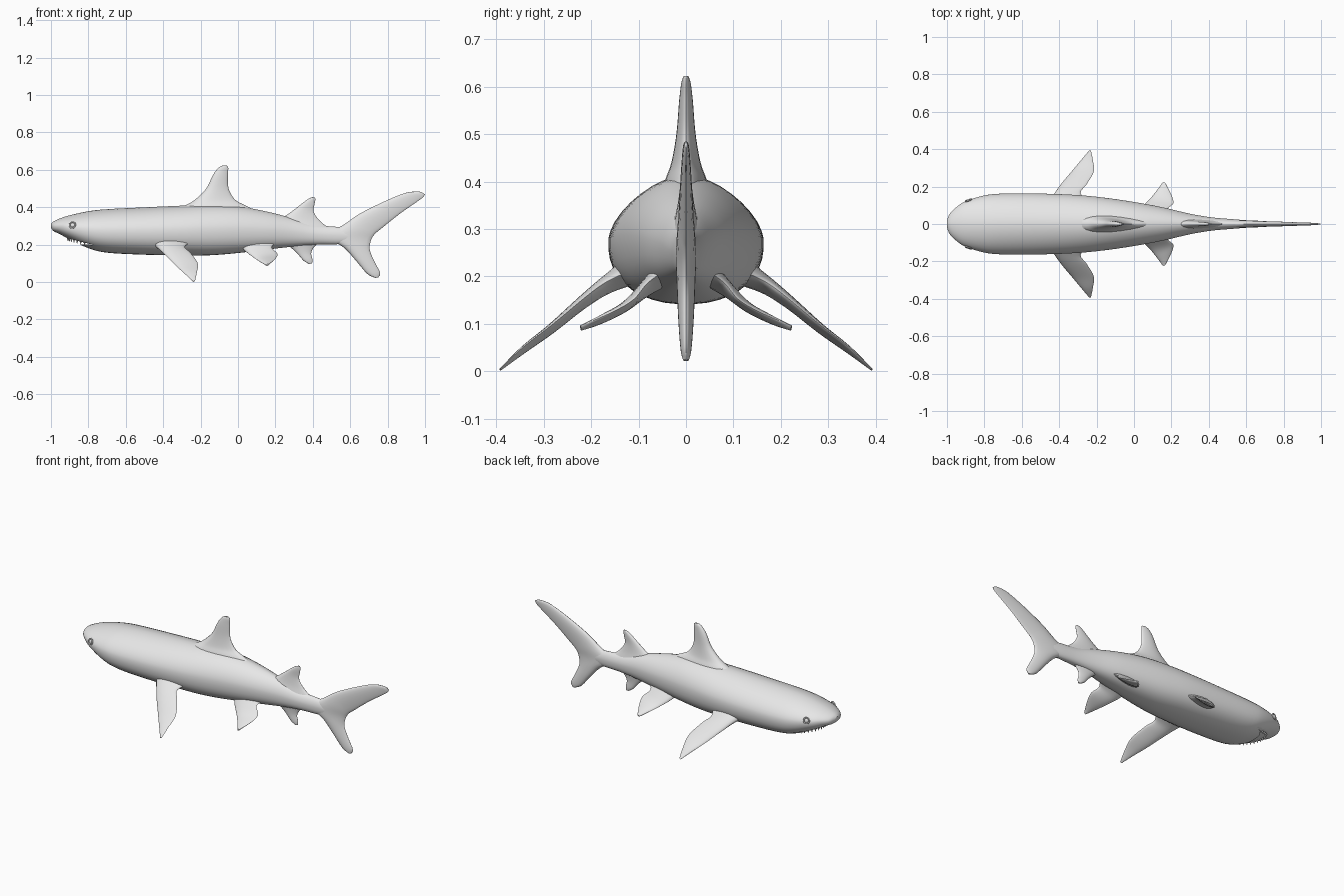
import bpy, bmesh, math
from mathutils import Vector

cube = bpy.data.objects.get("Cube")
if cube:
    bpy.data.objects.remove(cube, do_unlink=True)

# One plain skin colour
skin = bpy.data.materials.new("plain_grey")
skin.use_nodes = True
GREY = (0.8, 0.8, 0.8, 1)
skin.diffuse_color = GREY
skin.node_tree.nodes["Principled BSDF"].inputs["Base Color"].default_value = GREY


def smooth(obj, angle=50):
    bpy.ops.object.select_all(action="DESELECT")
    obj.select_set(True)
    bpy.context.view_layer.objects.active = obj
    bpy.ops.object.shade_smooth_by_angle(angle=math.radians(angle))


def add_object(name, bm):
    bmesh.ops.recalc_face_normals(bm, faces=bm.faces)
    mesh = bpy.data.meshes.new(name)
    bm.to_mesh(mesh)
    bm.free()
    mesh.materials.append(skin)
    obj = bpy.data.objects.new(name, mesh)
    bpy.context.collection.objects.link(obj)
    smooth(obj)
    return obj


def spline(stations, steps):
    """Smoothly resample a list of stations."""
    pts = [Vector(s) for s in stations]
    out = []
    for i in range(len(pts) - 1):
        a, b, c, d = pts[max(i - 1, 0)], pts[i], pts[i + 1], pts[min(i + 2, len(pts) - 1)]
        for k in range(steps):
            t = k / steps
            out.append(b + (c - a) * (t / 2) + (a * 2 - b * 5 + c * 4 - d) * (t * t / 2)
                       + (b * 3 - a - c * 3 + d) * (t ** 3 / 2))
    return out + [pts[-1]]


def loft(name, rings):
    bm = bmesh.new()
    rows = [[bm.verts.new(p) for p in ring] for ring in rings]
    n = len(rows[0])
    for r, s in zip(rows, rows[1:]):
        for i in range(n):
            j = (i + 1) % n
            bm.faces.new((r[i], r[j], s[j], s[i]))
    bm.faces.new(rows[0])
    bm.faces.new(rows[-1])
    return add_object(name, bm)


def power(v, e):
    return math.copysign(abs(v) ** e, v)


def body_ring(station, count=40):
    x, low, high, half = station
    mid, tall = (low + high) / 2, (high - low) / 2
    ring = []
    for i in range(count):
        t = math.tau * (i + 0.5) / count
        e = 2 / (1.8 if math.sin(t) > 0 else 2.4)
        ring.append((x, half * power(math.cos(t), e), mid + tall * power(math.sin(t), e)))
    return ring


def fin(name, sections, side=1, count=20):
    """Sections: leading point, trailing point, half thickness."""
    rows = spline([(*a, *b, th) for a, b, th in sections], 5)
    lead = [Vector((r[0], r[1] * side, r[2])) for r in rows]
    trail = [Vector((r[3], r[4] * side, r[5])) for r in rows]
    mids = [(a + b) / 2 for a, b in zip(lead, trail)]
    rings = []
    for i, row in enumerate(rows):
        chord = (trail[i] - lead[i]) / 2
        along = mids[min(i + 1, len(mids) - 1)] - mids[max(i - 1, 0)]
        normal = chord.cross(along).normalized() * row[6]
        angles = [math.tau * k / count for k in range(count)]
        rings.append([mids[i] + chord * math.cos(t)
                      + normal * math.sin(t) * (0.92 - 0.3 * math.cos(t)) for t in angles])
    return loft(name, rings)


def flat(rows):
    """Upright sections on the centre plane."""
    return [((a, 0, b), (c, 0, d), th) for a, b, c, d, th in rows]


# Body: x, underside, back, half width
BODY = [(-1, .29, .312, .018), (-.985, .272, .325, .055), (-.95, .255, .341, .09),
        (-.9, .228, .357, .122), (-.8, .181, .379, .153), (-.7, .157, .39, .163),
        (-.5, .146, .4, .163), (-.3, .142, .409, .155), (-.15, .143, .413, .14),
        (0, .155, .405, .118), (.15, .173, .378, .09), (.3, .19, .34, .055),
        (.42, .2, .306, .035), (.55, .203, .293, .024), (.66, .215, .275, .013)]
body = loft("body", [body_ring(s) for s in spline(BODY, 5)])

# Open mouth wedge cut under the snout
bm = bmesh.new()
wedge = [(-.945, .243), (-.89, .204), (-.775, .199)]
face = bm.faces.new([bm.verts.new((x, -.2, z)) for x, z in wedge])
ext = bmesh.ops.extrude_face_region(bm, geom=[face])
bmesh.ops.translate(bm, vec=(0, .4, 0),
                    verts=[g for g in ext["geom"] if isinstance(g, bmesh.types.BMVert)])
cutter = add_object("mouth_cutter", bm)
cutter.hide_render = True
cut = body.modifiers.new("mouth", "BOOLEAN")
cut.operation, cut.solver, cut.object = "DIFFERENCE", "EXACT", cutter
bpy.context.view_layer.objects.active = body
bpy.ops.object.modifier_apply(modifier="mouth")
bpy.data.objects.remove(cutter, do_unlink=True)
smooth(body, 35)

# Upper teeth in an arc
bm = bmesh.new()
for i in range(15):
    t = math.radians(-84 + 12 * i)
    x = -.81 - .1 * math.cos(t)
    z = .243 - .26 * (x + .945)
    made = bmesh.ops.create_cone(bm, segments=6, radius1=.0015, radius2=.007, depth=.022)
    bmesh.ops.translate(bm, verts=made["verts"], vec=(x, .085 * math.sin(t), z - .004))
add_object("upper_teeth", bm)

# Upright fins
fin("dorsal_fin", flat([
    (-.36, .36, .13, .36, .06), (-.29, .405, .05, .405, .045), (-.23, .44, -.015, .44, .032),
    (-.17, .5, -.05, .5, .021), (-.135, .57, -.054, .57, .015), (-.108, .608, -.052, .61, .01),
    (-.085, .622, -.06, .622, .005)]))
fin("second_dorsal_fin", flat([
    (.18, .32, .5, .28, .03), (.25, .352, .44, .325, .02), (.31, .395, .405, .375, .013),
    (.355, .43, .41, .42, .01), (.38, .447, .414, .442, .007), (.398, .454, .41, .453, .004)]))
fin("anal_fin", flat([
    (.2, .23, .48, .23, .028), (.27, .193, .42, .2, .018), (.315, .155, .392, .16, .012),
    (.35, .115, .398, .12, .009), (.38, .097, .396, .099, .004)]))
fin("tail_fin", flat([
    (.735, .022, .75, .025, .006), (.69, .045, .76, .05, .012), (.63, .115, .732, .105, .017),
    (.565, .185, .705, .17, .02), (.47, .25, .71, .22, .022), (.56, .303, .73, .255, .02),
    (.65, .365, .765, .285, .016), (.78, .43, .865, .365, .012), (.89, .475, .965, .435, .008),
    (.95, .484, .99, .455, .006), (.98, .482, .999, .47, .003)]))

# Paired fins and eyes
PECTORAL = [((-.47, .1, .22), (-.24, .1, .22), .035), ((-.425, .165, .18), (-.285, .165, .19), .02),
            ((-.385, .22, .14), (-.255, .21, .158), .014), ((-.33, .285, .085), (-.215, .28, .1), .01),
            ((-.28, .345, .04), (-.22, .342, .052), .007), ((-.24, .392, .002), (-.23, .391, .006), .002)]
PELVIC = [((0, .04, .21), (.21, .04, .215), .03), ((.04, .09, .165), (.18, .08, .187), .016),
          ((.09, .14, .127), (.21, .11, .152), .011), ((.13, .19, .102), (.2, .155, .125), .009),
          ((.153, .222, .088), (.166, .222, .096), .005)]
for side, label in ((1, "left"), (-1, "right")):
    fin(label + "_pectoral_fin", PECTORAL, side)
    fin(label + "_pelvic_fin", PELVIC, side)
    spot = Vector((-.885, .127 * side, .305))
    facing = Vector((-.35, side, .15)).to_track_quat("Z", "Y")
    bpy.ops.mesh.primitive_torus_add(location=spot, rotation=facing.to_euler(), major_radius=.016,
                                     minor_radius=.004, major_segments=24, minor_segments=8)
    rim = bpy.context.object
    rim.name = label + "_eye_rim"
    bpy.ops.mesh.primitive_uv_sphere_add(location=spot, rotation=facing.to_euler(), radius=.012,
                                         segments=16, ring_count=10)
    ball = bpy.context.object
    ball.name = label + "_eye"
    ball.scale.z = .5
    for part in (rim, ball):
        part.data.materials.append(skin)
        smooth(part)
